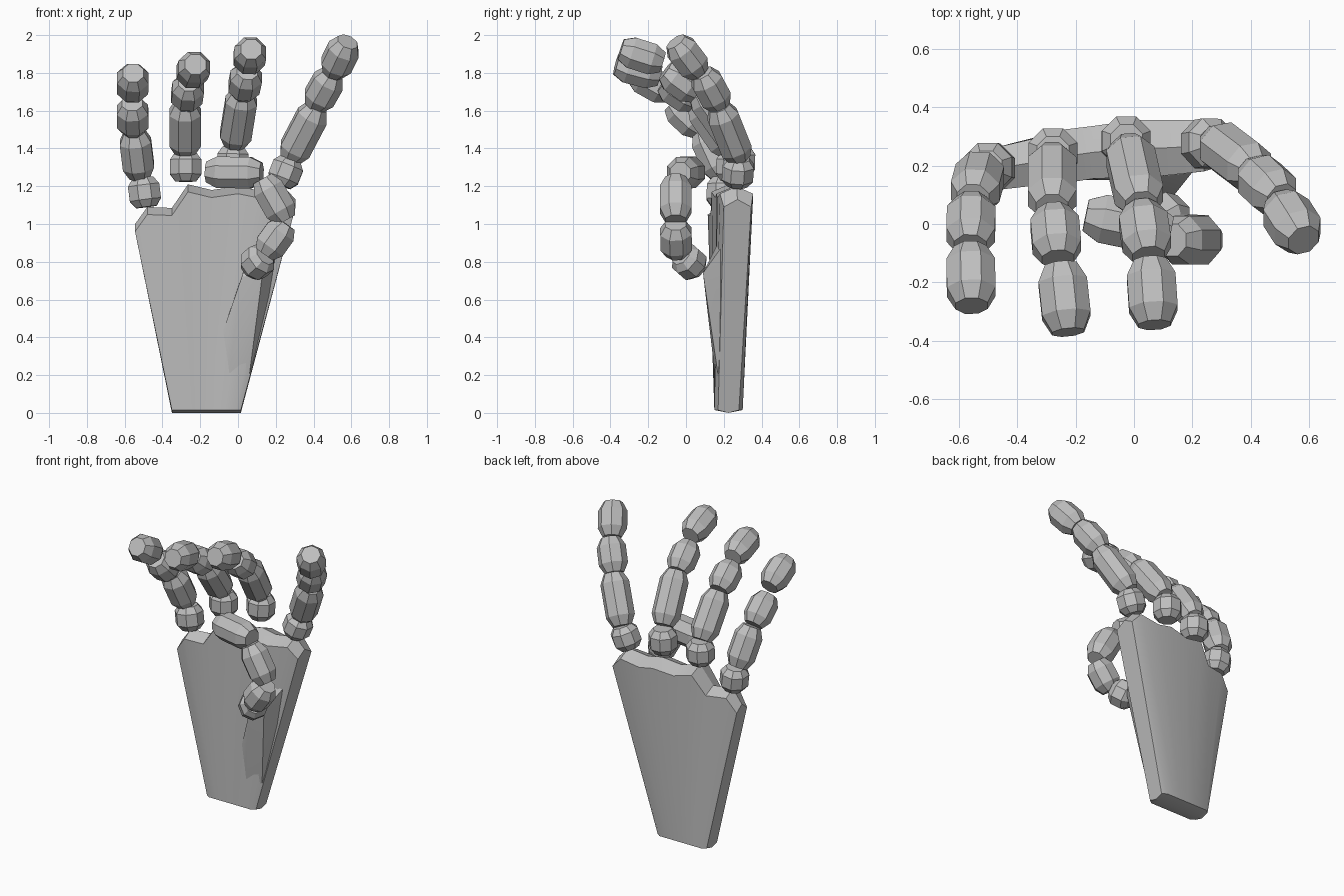
import bpy, bmesh, math
from mathutils import Vector

cube = bpy.data.objects.get("Cube")
if cube:
    bpy.data.objects.remove(cube, do_unlink=True)

GREY = (0.52, 0.52, 0.52, 1)
mat = bpy.data.materials.new("plain grey")
mat.use_nodes = True
mat.diffuse_color = GREY
mat.node_tree.nodes["Principled BSDF"].inputs["Base Color"].default_value = GREY


def finish(bm, name):
    bmesh.ops.recalc_face_normals(bm, faces=bm.faces)
    mesh = bpy.data.meshes.new(name)
    bm.to_mesh(mesh)
    bm.free()
    mesh.materials.append(mat)
    obj = bpy.data.objects.new(name, mesh)
    bpy.context.collection.objects.link(obj)
    bpy.ops.object.select_all(action='DESELECT')
    obj.select_set(True)
    bpy.context.view_layer.objects.active = obj
    bpy.ops.object.shade_smooth_by_angle(angle=math.radians(25))


def segment(name, start, end, radius, sides=8):
    """Eight-sided finger bone with chamfered ends."""
    a, b = Vector(start), Vector(end)
    axis = (b - a).normalized()
    u = Vector((1, 0, 0))
    if abs(axis.x) > 0.8:
        u = Vector((0, 1, 0))
    u = (u - axis * u.dot(axis)).normalized()
    v = axis.cross(u)
    length = (b - a).length
    cut = min(0.06, length * 0.25)
    bm = bmesh.new()
    rings = []
    for d, k in ((0, 0.66), (cut, 1), (length - cut, 1), (length, 0.66)):
        ring = []
        for i in range(sides):
            t = math.tau * (i + 0.5) / sides
            offset = (u * math.cos(t) + v * math.sin(t)) * radius * k
            ring.append(bm.verts.new(a + axis * d + offset))
        rings.append(ring)
    for r, s in zip(rings, rings[1:]):
        for i in range(sides):
            j = (i + 1) % sides
            bm.faces.new((r[i], r[j], s[j], s[i]))
    bm.faces.new(rings[0])
    bm.faces.new(rings[-1])
    finish(bm, name)


# Palm: curved slab, each column gives top x, ridge height, front y, back y
columns = [(-0.545, 1.0, 0.13, 0.24), (-0.48, 1.09, 0.115, 0.26),
           (-0.35, 1.085, 0.13, 0.29), (-0.265, 1.21, 0.135, 0.32),
           (-0.14, 1.18, 0.155, 0.335), (0, 1.2, 0.16, 0.355),
           (0.1, 1.18, 0.165, 0.355), (0.24, 1.2, 0.18, 0.355),
           (0.305, 1.13, 0.2, 0.345)]
bm = bmesh.new()
loops = []
for n, (x, z, front, back) in enumerate(columns):
    edge = n in (0, len(columns) - 1)
    inset = 0.02 if edge else 0
    low_x = -0.35 + 0.365 * (x + 0.545) / 0.85
    points = [(low_x, 0.15 + inset, 0.015), (low_x, 0.225, 0),
              (low_x, 0.30 - inset, 0.015), (x, back, z - 0.04),
              (x, (front + back) / 2, z), (x, front, z - 0.04)]
    loops.append([bm.verts.new(p) for p in points])
for r, s in zip(loops, loops[1:]):
    for i in range(6):
        j = (i + 1) % 6
        bm.faces.new((r[i], r[j], s[j], s[i]))
bm.faces.new(loops[0])
bm.faces.new(loops[-1])
finish(bm, "palm")

# Thumb mound: faceted wedge on the front of the palm
bm = bmesh.new()
for p in [(-0.09, 0.16, 0.4), (-0.05, 0.155, 0.19), (0.06, 0.17, 0.2),
          (0.02, 0.10, 0.72), (0.13, 0.09, 0.74), (0.21, 0.19, 0.88),
          (0.08, 0.17, 0.9), (0.17, 0.2, 0.6)]:
    bm.verts.new(p)
bmesh.ops.convex_hull(bm, input=bm.verts)
finish(bm, "thumb_mound")

# Fingers: start and end of every bone, from knuckle to tip
fingers = {
    "little": [((-0.485, 0.19, 1.09), (-0.505, 0.195, 1.245)),
               ((-0.52, 0.195, 1.25), (-0.55, 0.085, 1.49)),
               ((-0.555, 0.075, 1.495), (-0.56, -0.075, 1.64)),
               ((-0.56, -0.085, 1.69), (-0.555, -0.28, 1.8))],
    "ring": [((-0.277, 0.24, 1.225), (-0.277, 0.245, 1.38)),
             ((-0.28, 0.235, 1.38), (-0.28, 0.055, 1.64)),
             ((-0.275, 0.045, 1.64), (-0.26, -0.12, 1.75)),
             ((-0.25, -0.14, 1.785), (-0.225, -0.37, 1.845))],
    "middle": [((-0.03, 0.28, 1.25), (-0.025, 0.285, 1.41)),
               ((-0.02, 0.265, 1.42), (0.025, 0.065, 1.7)),
               ((0.025, 0.055, 1.69), (0.05, -0.11, 1.81)),
               ((0.055, -0.125, 1.855), (0.07, -0.345, 1.925))],
    "index": [((0.225, 0.27, 1.205), (0.28, 0.28, 1.345)),
              ((0.275, 0.285, 1.345), (0.42, 0.175, 1.62)),
              ((0.405, 0.18, 1.625), (0.505, 0.085, 1.8)),
              ((0.5, 0.07, 1.8), (0.58, -0.055, 1.965))],
    "thumb": [((0.06, 0.06, 0.76), (0.145, -0.025, 0.835)),
              ((0.14, -0.05, 0.84), (0.255, -0.055, 1.0)),
              ((0.255, -0.055, 1.02), (0.13, -0.055, 1.24)),
              ((0.125, -0.03, 1.27), (-0.165, 0.03, 1.275))],
}
bones = ("knuckle", "lower", "middle", "tip")
for finger, joints in fingers.items():
    for bone, (start, end) in zip(bones, joints):
        segment(f"{finger}_{bone}_bone", start, end, 0.09)
